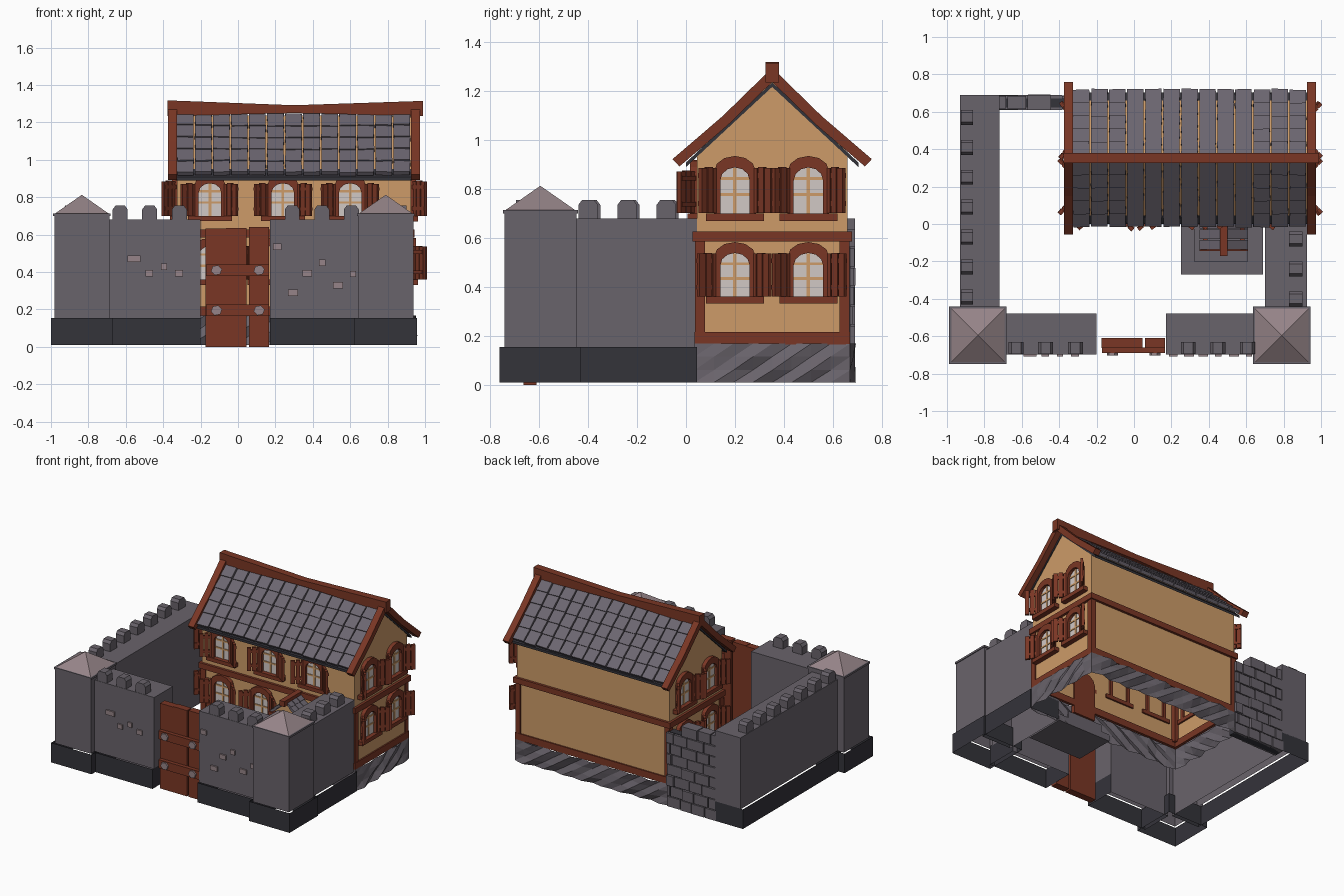
import bpy, bmesh, math, random
from mathutils import Matrix, Vector

if "Cube" in bpy.data.objects:
    bpy.data.objects.remove(bpy.data.objects["Cube"])

random.seed(4)
COLOURS = {"wall grey": (.141, .125, .147), "dark base": (.034, .033, .042), "red brown wood": (.195, .037, .018),
           "tan plaster": (.61, .33, .14), "pale mauve stone": (.305, .231, .246), "pale glass": (.64, .58, .56),
           "slate tile": (.15, .133, .162)}
MATS = {}
for n, c in COLOURS.items():
    MATS[n] = bpy.data.materials.new(n)
    MATS[n].diffuse_color = (*c, 1)
GREY, DARK, WOOD, TAN, MAUVE, GLASS, SLATE = COLOURS


class Part:
    """Collects boxes and prisms into one object."""
    def __init__(self, name):
        self.name, self.bm, self.mats = name, bmesh.new(), []

    def slot(self, mat):
        if mat not in self.mats:
            self.mats.append(mat)
        return self.mats.index(mat)

    def solid(self, verts, faces, mat, M=None):
        vs = [self.bm.verts.new(M @ Vector(v) if M else v) for v in verts]
        out = [self.bm.faces.new([vs[i] for i in f]) for f in faces]
        for f in out:
            f.material_index = self.slot(mat)
        return out

    def prism(self, pts, axis, a, b, mat, M=None):
        k = "xyz".index(axis)
        verts = [tuple(p[:k]) + (d,) + tuple(p[k:]) for d in (a, b) for p in pts]
        n = len(pts)
        faces = [range(n), range(n, 2 * n)] + [(i, (i + 1) % n, n + (i + 1) % n, n + i) for i in range(n)]
        return self.solid(verts, faces, mat, M)

    def box(self, lo, hi, mat, M=None):
        """Faces come back as bottom, top, -y, +x, +y, -x."""
        (x, y, z), (X, Y, Z) = lo, hi
        return self.prism([(x, y), (X, y), (X, Y), (x, Y)], "z", z, Z, mat, M)

    def drop(self, faces):
        bmesh.ops.delete(self.bm, geom=faces, context='FACES')

    def done(self, loc=(0, 0, 0), rz=0, zscale=1):
        bmesh.ops.recalc_face_normals(self.bm, faces=self.bm.faces)
        me = bpy.data.meshes.new(self.name)
        self.bm.to_mesh(me)
        self.bm.free()
        for m in self.mats:
            me.materials.append(MATS[m])
        ob = bpy.data.objects.new(self.name, me)
        ob.location, ob.rotation_euler.z, ob.scale.z = loc, rz, zscale
        bpy.context.collection.objects.link(ob)


def shell(name, x0, x1, y0, y1, top, grow, yard_face=None):
    """Hollow masonry on a dark plinth; grow = plinth overhang (-x, +x, -y, +y)."""
    p = Part(name)
    base = p.box((x0 - grow[0], y0 - grow[2], .01), (x1 + grow[1], y1 + grow[3], .155), DARK)
    if yard_face:
        base[yard_face].material_index = p.slot(GREY)
    bmesh.ops.inset_individual(p.bm, faces=[base[1]], thickness=.022)
    p.drop([base[0], base[1]])
    body = p.box((x0, y0, .15), (x1, y1, top), GREY)
    p.drop([body[0]])
    return p


def merlon(p, axis, c, a, b):
    prof = [(c - .04, .67), (c + .04, .67), (c + .04, .735), (c + .025, .755), (c - .025, .755), (c - .04, .735)]
    p.prism(prof, axis, a, b, GREY)


# corner towers with pyramid caps
for side, cx in (("left", -.835), ("right", .79)):
    cy, h = -.595, .147
    p = shell(side + "_tower", cx - h, cx + h, cy - h, cy + h, .70, (.019,) * 4)
    p.box((cx - .153, cy - .153, .70), (cx + .153, cy + .153, .714), GREY)
    r = .142
    p.solid([(cx - r, cy - r, .714), (cx + r, cy - r, .714), (cx + r, cy + r, .714), (cx - r, cy + r, .714),
             (cx, cy, .813)], [(0, 1, 4), (1, 2, 4), (2, 3, 4), (3, 0, 4)], MAUVE)
    p.done()

# curtain walls
p = shell("left_wall", -.93, -.72, -.46, .69, .68, (.02, 0, 0, 0), 3)
for i in range(7):
    merlon(p, "x", -.39 + .16 * i, -.925, -.86)
p.done()
p = shell("right_wall", .70, .925, -.46, .045, .68, (0, .02, 0, 0), 5)
for y in (-.40, -.24, -.08):
    merlon(p, "x", y, .83, .90)
p.done()
STONES = {"left": [(-.555, .472, .035), (-.475, .394, .02), (-.396, .428, .017), (-.316, .393, .022)],
          "right": [(.21, .535, .023), (.37, .394, .025), (.45, .45, .018), (.295, .29, .027), (.535, .33, .027),
                    (.615, .39, .016)]}
for side, x0, x1, mx in (("left", -.70, -.20, -.63), ("right", .17, .66, .29)):
    p = shell("front_wall_" + side, x0, x1, -.697, -.478, .68, (0, 0, .02, 0), 4)
    for i in range(3):
        merlon(p, "y", mx + .158 * i, -.695, -.63)
    for x, z, w in STONES[side]:
        p.box((x - w, -.708, z - .017), (x + w, -.69, z + .017), MAUVE)
    p.done()

# plank gate with cross bars and studs
p = Part("gate")
for i, x in enumerate((-.175, -.065, .058)):
    p.box((x, -.663, 0), (x + .112 - .002 * i, -.61, .632 + .004 * i), WOOD)
for z in (.195, .41):
    p.box((-.17, -.69, z - .031), (.165, -.66, z + .031), WOOD)
    for x in (-.115, .113):
        p.prism([(x + .03 * math.cos(a), z + .028 * math.sin(a)) for a in (.2 + k * math.pi / 3 for k in range(6))],
                "y", -.703, -.685, MAUVE)
p.done()

# coursed stone wall at the back
p = Part("back_stone_wall")
p.box((-.73, .622, .01), (-.32, .672, .56), DARK)
for r in range(8):
    x = -.735 - (r % 2) * .05
    while x < -.34:
        w = random.uniform(.085, .13)
        if r < 7 or x < -.55:
            d = random.uniform(0, .012)
            p.box((max(x, -.73), .608 + d, .01 + r * .079), (min(x + w, -.32), .692 - d, .083 + r * .079), GREY)
        x += w + .007
p.done()

# rough faceted stone footing of the house
X0, X1, Y0, Y1, C = -.325, .925, .045, .66, .352
p = Part("house_footing")
ring = []
corners = [(X0 - .01, Y0 - .01), (X1 + .01, Y0 - .01), (X1 + .01, Y1 + .01), (X0 - .01, Y1 + .01)]
for k, n in enumerate((16, 8, 16, 8)):
    a, b = Vector(corners[k]), Vector(corners[(k + 1) % 4])
    out = Vector(((b - a).y, -(b - a).x)).normalized()
    ring += [(a.lerp(b, i / n), out * (i > 0)) for i in range(n)]
verts, n = [], len(ring)
for r, z in enumerate((.01, .06, .115, .168)):
    for i, (q, o) in enumerate(ring):
        q = q + o * (.018 * ((i + r) % 2) + random.uniform(-.008, .006))
        verts.append((q.x, q.y, z))
faces = []
for r in range(3):
    for i in range(n):
        a, b = r * n + i, r * n + (i + 1) % n
        faces += [(a, b, b + n), (a, b + n, a + n)]
p.solid(verts, faces, GREY)
p.done()

# plastered house body, open underneath
p = Part("house_body")
f = p.prism([(Y0, .165), (Y1, .165), (Y1, .95), (C, 1.237), (Y0, .95)], "x", X0, X1, TAN)
p.drop([f[2]])
p.done()

# timber frame
p = Part("timber_frame")
for z0, z1, o in ((.165, .215, .01), (.585, .627, .018)):
    for y in (Y0, Y1):
        p.box((X0 - o, y - o, z0), (X1 + o, y + o, z1), WOOD)
    for x in (X0, X1):
        p.box((x - o, Y0 - o, z0), (x + o, Y1 + o, z1), WOOD)
for x in (X0 - .008, X1 - .032):
    for y in (Y0 - .008, Y1 - .032):
        p.box((x, y, .2), (x + .04, y + .04, .6), WOOD)
p.done()

# roof: dark underlay, loose tiles, barge boards and sagging ridge
p = Part("roof_underlay")
p.prism([(0, .908), (C, 1.235), (2 * C, .908), (2 * C, .89), (C, 1.217), (0, .89)], "x", -.335, .93, DARK)
p.done()
p = Part("roof_tiles")
for s in (1, -1):
    for r in range(5):
        for i in range(13):
            x = -.282 + i * .0965
            y = .035 + r * .07
            z = .908 + y * .93 + .02 - .014 * (1 - ((x - .3) / .63) ** 2) * r / 4
            M = (Matrix.Translation((x, C, 0)) @ Matrix.Scale(s, 4, (0, 1, 0)) @ Matrix.Translation((0, y - C, z))
                 @ Matrix.Rotation(math.radians(38), 4, 'X') @ Matrix.Rotation(random.uniform(-.04, .04), 4, 'Z'))
            p.box((-.044, -.052 - random.uniform(0, .008), -.012), (.044, .05, .012), SLATE, M)
p.done()
p = Part("barge_boards")
upper = [(-.055, .922), (.15, 1.098), (C, 1.295)]
lower = [(C, 1.237), (.17, 1.06), (-.027, .892)]
for x in (-.375, .925):
    for s in (1, -1):
        p.prism([(C + s * (y - C), z) for y, z in upper + lower], "x", x, x + .048, WOOD)
p.done()
p = Part("ridge_beam")
p.prism([(-.378, 1.235), (.3, 1.25), (.988, 1.235), (.988, 1.315), (.3, 1.292), (-.378, 1.318)], "y", C - .027, C + .027,
        WOOD)
p.done()


# arched windows with open shutters; local -y points outward
def arch(w, spring, top):
    return [(-w, 0)] + [(-w * math.cos(math.pi * k / 6), spring + (top - spring) * math.sin(math.pi * k / 6))
                        for k in range(7)] + [(w, 0)]


def window(name, loc, rz, zscale=1):
    p = Part(name)
    inner, outer = arch(.06, .135, .188), arch(.085, .172, .235)
    p.prism(inner, "y", -.006, -.001, GLASS)
    for i in range(len(inner) - 1):
        p.prism([inner[i], outer[i], outer[i + 1], inner[i + 1]], "y", -.028, .012, WOOD)
    p.box((-.007, -.011, 0), (.007, -.002, .186), TAN)
    for z in (.078, .142):
        p.box((-.06, -.011, z - .006), (.06, -.002, z + .006), TAN)
    p.box((-.118, -.038, -.03), (.118, .012, 0), WOOD)
    for s in (-1, 1):
        M = (Matrix.Scale(s, 4, (1, 0, 0)) @ Matrix.Translation((.072, -.012, 0))
             @ Matrix.Rotation(-math.radians(random.uniform(35, 44)), 4, 'Z'))
        for k in range(3):
            p.box((.034 * k, -.009, .001), (.034 * k + .029, .009, .185 + .004 * (k % 2)), WOOD, M)
        for z in (.03, .145):
            p.box((.002, -.005, z), (.096, .014, z + .02), WOOD, M)
    p.done(loc, rz, zscale)


for i, x in enumerate((-.15, .24, .60)):
    window(f"front_upper_window_{i + 1}", (x, Y0, .70), 0, .93)
for i, x in enumerate((-.15, .17)):
    window(f"front_lower_window_{i + 1}", (x, Y0, .36), 0, .95)
for side, x, rz in (("right", X1, math.pi / 2), ("left", X0, -math.pi / 2)):
    for i, y in enumerate((.20, .50)):
        window(f"{side}_upper_window_{i + 1}", (x, y, .70), rz)
        window(f"{side}_lower_window_{i + 1}", (x, y, .36), rz, .95)

# doorway: steps, arched door and small tiled canopy
D = .48
p = Part("door_steps")
p.box((.25, -.27, .01), (.69, .04, .06), GREY)
p.box((.32, -.20, .06), (.61, .04, .11), GREY)
p.done()
p = Part("door")
p.prism([(D + u, .11 + z) for u, z in arch(.09, .27, .34)], "y", .025, .055, WOOD)
p.done()
p = Part("door_canopy")
p.box((D - .02, -.17, .595), (D + .02, .04, .635), WOOD)
p.box((D - .13, -.145, .485), (D + .13, -.115, .515), WOOD)
for s in (-1, 1):
    p.prism([(-.14, .50), (-.115, .50), (.045, .36), (.045, .33)], "x", D + s * .10 - .012, D + s * .10 + .012, WOOD)
    for r in range(3):
        for k in range(3):
            M = (Matrix.Translation((D, -.11 + .055 * k, 0)) @ Matrix.Scale(s, 4, (1, 0, 0))
                 @ Matrix.Translation((.02 + .04 * r, 0, .60 - .036 * r)) @ Matrix.Rotation(math.radians(36), 4, 'Y'))
            p.box((-.03, -.025, -.009), (.03, .025, .009), SLATE, M)
p.done()

for m in bpy.data.materials:
    if m.users and not m.is_grease_pencil:
        m.use_nodes = True
        m.node_tree.nodes["Principled BSDF"].inputs["Base Color"].default_value = m.diffuse_color
